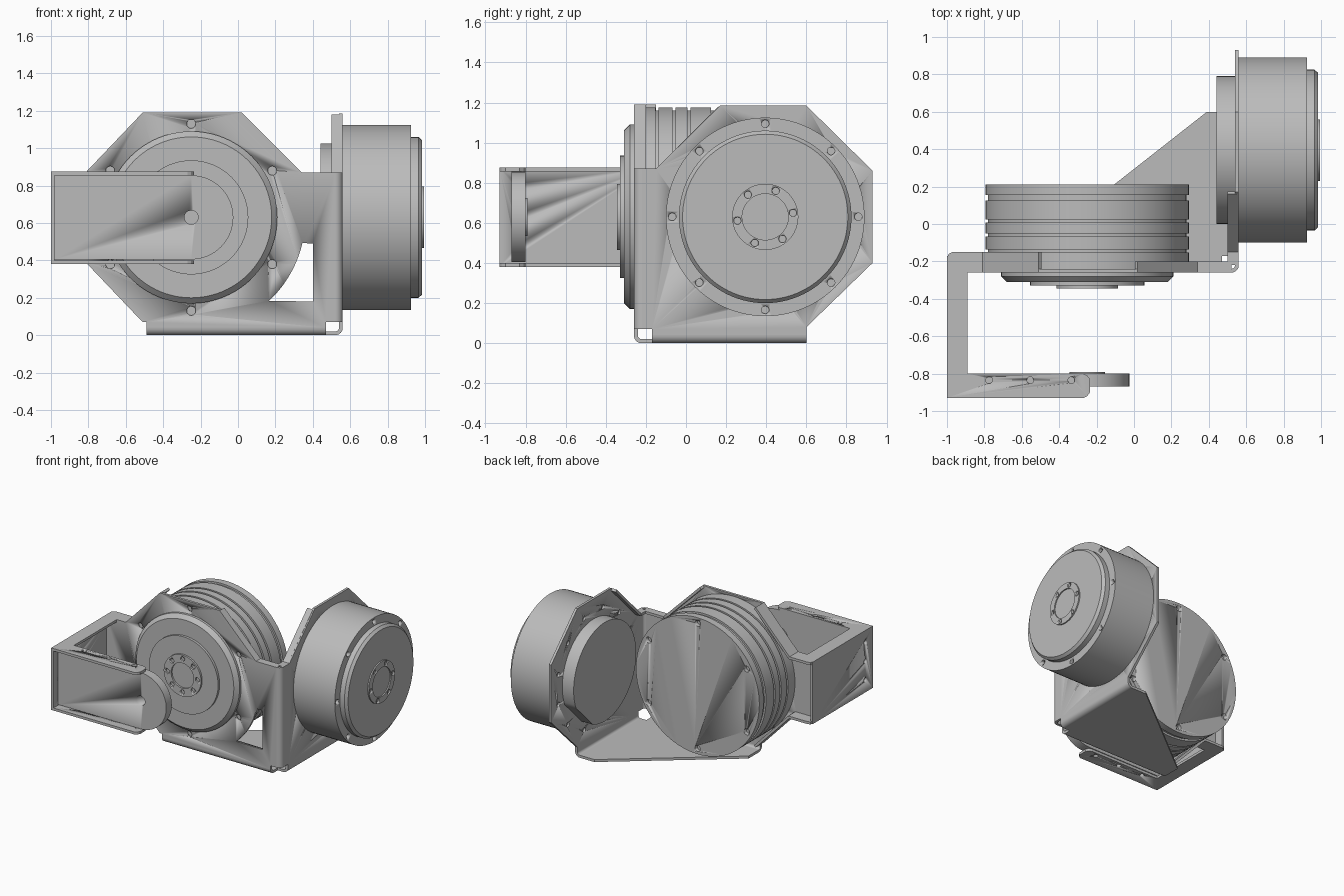
import bpy, bmesh
from math import sin, cos, pi, radians
from mathutils import Vector

if "Cube" in bpy.data.objects:
    bpy.data.objects.remove(bpy.data.objects["Cube"])

grey = bpy.data.materials.new("satin_grey")
grey.use_nodes = True
grey.diffuse_color = (0.5, 0.5, 0.5, 1)
grey.node_tree.nodes["Principled BSDF"].inputs["Base Color"].default_value = (0.5, 0.5, 0.5, 1)


def place(axis, u, v, t):
    """Plane coordinates u, v and depth t along the axis, as a point."""
    return Vector({"x": (t, u, v), "y": (u, t, v), "z": (u, v, t)}[axis])


def finish(name, bm):
    bmesh.ops.recalc_face_normals(bm, faces=bm.faces)
    mesh = bpy.data.meshes.new(name)
    bm.to_mesh(mesh)
    bm.free()
    obj = bpy.data.objects.new(name, mesh)
    bpy.context.collection.objects.link(obj)
    mesh.materials.append(grey)
    bpy.ops.object.select_all(action="DESELECT")
    obj.select_set(True)
    bpy.context.view_layer.objects.active = obj
    bpy.ops.object.shade_smooth_by_angle(angle=radians(25))
    return obj


def add_prism(bm, pts, axis, lo, hi):
    ends = [[bm.verts.new(place(axis, u, v, t)) for u, v in pts] for t in (lo, hi)]
    for ring in ends:
        bm.faces.new(ring)
    for i in range(len(pts)):
        j = (i + 1) % len(pts)
        bm.faces.new((ends[0][i], ends[0][j], ends[1][j], ends[1][i]))


def prism(name, pts, axis, lo, hi):
    bm = bmesh.new()
    add_prism(bm, pts, axis, lo, hi)
    return finish(name, bm)


def arc(cu, cv, r, a, b, n):
    return [(cu + r * cos(radians(a + (b - a) * i / n)),
             cv + r * sin(radians(a + (b - a) * i / n))) for i in range(n + 1)]


def circle(cu, cv, r, n=64):
    return arc(cu, cv, r, 0, 360, n)[:-1]


def ring_of_holes(centre, radius, count, start, size):
    step = 360 / count
    return [(centre[0] + radius * cos(radians(start + i * step)),
             centre[1] + radius * sin(radians(start + i * step)), size) for i in range(count)]


def lathe(name, profile, axis, centre, n=96):
    """Closed turned solid from (radius, depth) pairs."""
    bm = bmesh.new()
    rings = [[bm.verts.new(place(axis, u, v, t)) for u, v in circle(*centre, r, n)]
             for r, t in profile]
    bm.faces.new(rings[0])
    bm.faces.new(rings[-1])
    for a, b in zip(rings, rings[1:]):
        for i in range(n):
            j = (i + 1) % n
            bm.faces.new((a[i], a[j], b[j], b[i]))
    return finish(name, bm)


def cut(obj, outlines, axis, lo, hi):
    bm = bmesh.new()
    for pts in outlines:
        add_prism(bm, pts, axis, lo, hi)
    cutter = finish(obj.name + "_cutter", bm)
    cutter.hide_render = True
    cutter.hide_viewport = True
    mod = obj.modifiers.new("cut", "BOOLEAN")
    mod.operation = "DIFFERENCE"
    mod.solver = "EXACT"
    mod.object = cutter


def drill(obj, holes, axis, lo, hi):
    cut(obj, [circle(u, v, r, 20) for u, v, r in holes], axis, lo, hi)


def strip(name, p, q, axis, lo, hi, thick=0.02):
    """Bent edge flange; its thickness lies to the right of p to q."""
    p, q = Vector(p), Vector(q)
    d = (q - p).normalized()
    n = Vector((d.y, -d.x)) * thick
    return prism(name, [p, q, q + n, p + n], axis, lo, hi)


def bend(name, cu, cv, start, axis, lo, hi):
    """Quarter round sheet bend."""
    pts = arc(cu, cv, 0.04, start, start + 90, 8) + arc(cu, cv, 0.02, start + 90, start, 8)
    return prism(name, pts, axis, lo, hi)


FRONT = (-0.25, 0.63)   # front motor axis in x, z
SIDE = (0.395, 0.63)    # side motor axis in y, z

# Front mounting plate with its corner window and screw holes
front_plate = prism("front_mounting_plate", [
    (-.49, .04), (.47, .04), (.47, .07), (.52, .07), (.52, .87), (.34, .87), (.02, 1.19),
    (-.51, 1.19), (-.81, .875), (-.98, .875), (-.98, .385), (-.81, .385), (-.51, .07),
    (-.49, .07)], "y", -.26, -.24)
cut(front_plate, [[(.4, .49)] + arc(*FRONT, .61, -13, -47, 12) + [(.4, .18)]], "y", -.3, -.2)
front_screws = ring_of_holes(FRONT, .5, 6, 30, .024)
drill(front_plate, front_screws, "y", -.28, -.22)
strip("front_plate_upper_left_flange", (-.81, .875), (-.51, 1.19), "y", -.25, -.15)
strip("front_plate_lower_left_flange", (-.51, .07), (-.81, .385), "y", -.25, -.15)
strip("front_plate_upper_right_flange", (.02, 1.19), (.34, .87), "y", -.25, -.2)
strip("front_plate_shoulder_flange", (.34, .87), (.52, .87), "y", -.25, -.2)

# Side mounting plate
side_plate = prism("side_mounting_plate", [
    (-.22, .07), (-.17, .07), (-.17, .04), (.6, .04), (.6, .08), (.93, .4), (.93, .86),
    (.6, 1.185), (.17, 1.185), (-.15, .87), (-.22, .87)], "x", .54, .56)
drill(side_plate, ring_of_holes(SIDE, .46, 12, 15, .018), "x", .52, .57)
strip("side_plate_diagonal_flange", (-.15, .87), (.16, 1.18), "x", .5, .55)
strip("side_plate_shoulder_flange", (-.22, .87), (-.15, .87), "x", .5, .55)

# Base plate and the rounded bends joining the three plates
prism("base_plate", [(-.49, -.22), (.47, -.22), (.47, -.17), (.52, -.17), (.52, .6),
                     (.39, .6), (-.49, -.09)], "z", 0, .02)
bend("front_to_side_bend", .52, -.22, -90, "z", .07, .87)
bend("front_to_base_bend", -.22, .04, 180, "x", -.49, .47)
bend("side_to_base_bend", .52, .04, -90, "y", -.17, .6)

# Front motor: ribbed housing, stepped output face
body = [(.545, -.24)]
for y in (-.145, -.06, .015, .14):
    w = .015 if y > .1 else .008
    body += [(.545, y - w), (.53, y - w), (.53, y + w), (.545, y + w)]
front_motor = lathe("front_motor_housing", body + [(.545, .21)], "y", FRONT)
drill(front_motor, front_screws, "y", .18, .25)
lathe("front_motor_cover", [(.46, -.25), (.46, -.28), (.43, -.31), (.305, -.31),
                            (.305, -.33), (.1, -.33)], "y", FRONT)
hub = lathe("front_motor_output_hub", [(.165, -.325), (.165, -.345), (.1, -.345),
                                       (.1, -.331)], "y", FRONT, 64)
drill(hub, ring_of_holes(FRONT, .132, 8, 0, .018), "y", -.36, -.331)

# Side motor: drum, bevelled cover, hub and rear boss with one flat
side_motor = lathe("side_motor_housing", [(.495, .555), (.495, .925), (.43, .925)], "x", SIDE)
drill(side_motor, ring_of_holes(SIDE, .464, 8, 0, .019), "x", .9, .95)
lathe("side_motor_cover", [(.43, .92), (.43, .965), (.412, .985)], "x", SIDE)
side_hub = lathe("side_motor_output_hub", [(.165, .98), (.165, .995), (.115, .995),
                                           (.115, .986)], "x", SIDE, 64)
drill(side_hub, ring_of_holes(SIDE, .14, 6, 8, .018), "x", .986, 1.01)
flat = Vector((1, -1)).normalized()
boss = []
for u, v in circle(0, 0, .395, 96):
    p = Vector((u, v))
    p -= flat * max(0, p.dot(flat) - .365)
    boss.append((p.x + SIDE[0], p.y + SIDE[1]))
prism("side_motor_rear_boss", boss, "x", .44, .545)

# Arm bracket: end wall with top and bottom flanges
wall = prism("arm_end_wall", [(-.93, .38), (-.17, .38), (-.17, .875), (-.93, .875)],
             "x", -1, -.98)
drill(wall, [(-.835, z, .018) for z in (.48, .63, .78)], "x", -1.02, -.97)
for name, z in (("arm_top_flange", .855), ("arm_bottom_flange", .38)):
    flange = prism(name, [(-.8, -.15), (-.97, -.15), (-.99, -.16), (-1, -.18), (-1, -.93),
                          (-.27, -.93), (-.25, -.92), (-.235, -.9), (-.235, -.83),
                          (-.25, -.81), (-.27, -.8), (-.89, -.8), (-.89, -.26),
                          (-.8, -.26)], "z", z, z + .02)
    drill(flange, [(x, -.835, .018) for x in (-.775, -.555, -.335)], "z", z - .02, z + .04)

# Round-ended pivot plate and its boss
pivot = prism("pivot_plate", [(-.98, .405)] + arc(*FRONT, .225, -90, 90, 32) + [(-.98, .855)],
              "y", -.87, -.8)
drill(pivot, [(*FRONT, .037)], "y", -.9, -.78)
pivot_boss = prism("pivot_boss", circle(*FRONT, .095, 48), "y", -.8, -.79)
drill(pivot_boss, [(*FRONT, .037)], "y", -.82, -.78)
